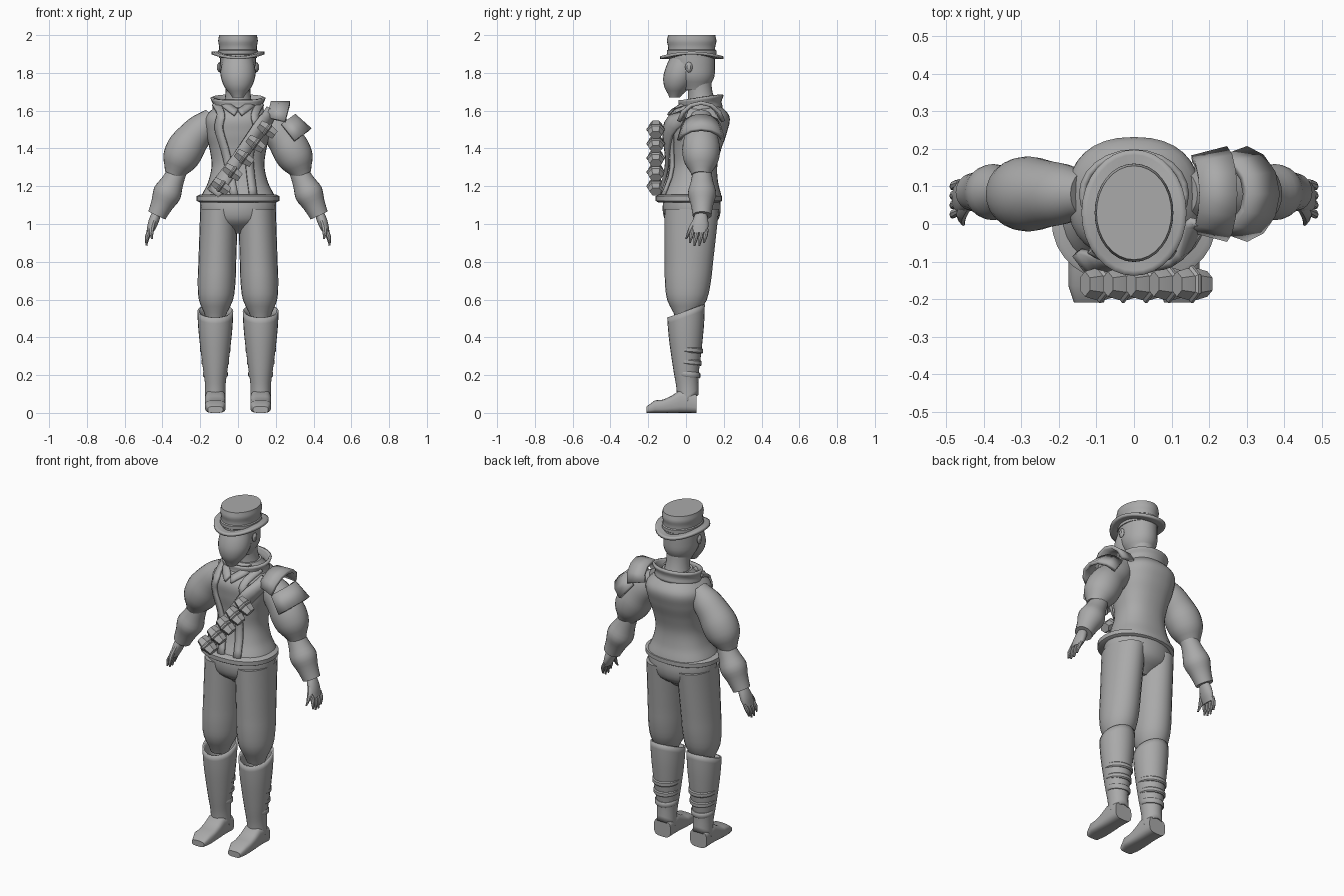
import bpy, bmesh, math
from mathutils import Vector

if "Cube" in bpy.data.objects:
    bpy.data.objects.remove(bpy.data.objects["Cube"])

X, Y, Z = Vector((1, 0, 0)), Vector((0, 1, 0)), Vector((0, 0, 1))
LEVEL = (X, Y)
grey = bpy.data.materials.new("plain grey")
grey.use_nodes = True
colour = (.4, .4, .4, 1)
grey.diffuse_color = colour
grey.node_tree.nodes["Principled BSDF"].inputs["Base Color"].default_value = colour


def finish(name, bm, thickness, angle=40):
    bmesh.ops.recalc_face_normals(bm, faces=bm.faces)
    mesh = bpy.data.meshes.new(name)
    bm.to_mesh(mesh)
    bm.free()
    mesh.materials.append(grey)
    part = bpy.data.objects.new(name, mesh)
    bpy.context.collection.objects.link(part)
    if thickness:
        shell = part.modifiers.new("thickness", "SOLIDIFY")
        shell.thickness = thickness
        shell.offset = 0
    bpy.ops.object.select_all(action="DESELECT")
    part.select_set(True)
    bpy.context.view_layer.objects.active = part
    bpy.ops.object.shade_smooth_by_angle(angle=math.radians(angle))


def sample(values, t):
    """Smooth value at t along an evenly spaced list."""
    last = len(values) - 1
    i = min(int(t * last), last - 1)
    f = t * last - i
    before, a, b, after = (values[max(0, min(last, i + k))] for k in (-1, 0, 1, 2))
    ease = f * (1 - f) / 2
    return a + (b - a) * f + ease * ((1 - f) * (2 * a - before - b) + f * (2 * b - a - after))


def signed_power(value, power):
    return math.copysign(abs(value) ** power, value)


def loft(name, sections, frame=None, sides=24, power=1, arc=None, thickness=0, tilt=0, bend=0, angle=40):
    """Skin (centre, radius, other radius) sections; power squares the outline off."""
    bm, rings = bmesh.new(), []
    for i, (centre, wide, deep) in enumerate(sections):
        if frame:
            u, v = frame
        else:
            ahead = sections[min(i + 1, len(sections) - 1)][0]
            u, v = Y, Y.cross((ahead - sections[max(i - 1, 0)][0]).normalized())
            v = -v if v.z < 0 else v
        ring = []
        for k in range(sides + bool(arc)):
            turn = arc[0] + (arc[1] - arc[0]) * k / sides if arc else math.tau * k / sides
            c = signed_power(math.cos(turn), power)
            s = signed_power(math.sin(turn), power)
            ring.append(bm.verts.new(centre + u * c * wide + v * s * deep + Z * (tilt * s + bend * c * c)))
        rings.append(ring)
    for low, high in zip(rings, rings[1:]):
        for k in range(sides):
            j = (k + 1) % len(low)
            bm.faces.new((low[k], low[j], high[j], high[k]))
    if not thickness:
        bm.faces.new(rings[0])
        bm.faces.new(rings[-1])
    finish(name, bm, thickness, angle)


def spread(start, end, radii, depth=(1, 1), bow=0, steps=3):
    """Sections from start to end with evenly spaced radii."""
    start, end = Vector(start), Vector(end)
    out = Y.cross((end - start).normalized())
    out = -out if out.z < 0 else out
    count, result = (len(radii) - 1) * steps, []
    for i in range(count + 1):
        t = i / count
        radius = sample(radii, t)
        centre = start.lerp(end, t) + out * bow * math.sin(math.pi * t)
        result.append((centre, radius, radius * (depth[0] + (depth[1] - depth[0]) * t)))
    return result


def tube(name, start, end, radii, depth=(1, 1), bow=0, steps=3, **options):
    loft(name, spread(start, end, radii, depth, bow, steps), **options)


def band(name, centre, radius, height, depth=1, **options):
    """Low ring with rounded edges."""
    middle, half = Vector(centre), Z * height / 2
    rows = [(middle + half * f, radius * g, radius * g * depth)
            for f, g in ((-1, .93), (-.6, 1), (.6, 1), (1, .93))]
    loft(name, rows, LEVEL, **options)


# Torso, and its front surface for laying cloth strips
SQUARE = .85
torso = spread((0, .03, 1.13), (0, .08, 1.66), (.2, .16, .14, .15, .17, .17, .08), (.8, .95), steps=6)
loft("jacket_body", torso, LEVEL, sides=32, power=SQUARE)


def chest(x, z, lift):
    centre, wide, deep = min(torso, key=lambda row: abs(row[0].z - z))
    across = min(abs(x) / wide, .97)
    bulge = (1 - across ** (2 / SQUARE)) ** (SQUARE / 2)
    return Vector((x, centre.y - deep * bulge - lift, z))


def strip(name, points, width, lift=.01, thickness=.015):
    bm, previous = bmesh.new(), None
    count = 4 * (len(points) - 1)
    path = [Vector([sample(axis, i / count) for axis in zip(*points)]) for i in range(count + 1)]
    for i, spot in enumerate(path):
        way = (path[min(i + 1, count)] - path[max(i - 1, 0)]).normalized()
        side = Vector((-way.y, way.x)) * width / 2
        row = [bm.verts.new(chest(*(spot + side * f), lift)) for f in (-1, 0, 1)]
        if previous:
            for k in (0, 1):
                bm.faces.new((previous[k], previous[k + 1], row[k + 1], row[k]))
        previous = row
    finish(name, bm, thickness)


tube("collar", (0, .07, 1.6), (0, .08, 1.67), (.13, .125, .14), (.9, .8), frame=LEVEL, thickness=.015, tilt=.015)
band("belt", (0, .015, 1.135), .22, .04, .8, sides=32, power=.9)
tube("hips", (0, .03, .95), (0, .03, 1.13), (.07, .17, .2, .2), (.8, .75), frame=LEVEL)

# Head, mask and hat
tube("neck", (0, .09, 1.6), (0, .06, 1.8), (.08, .065, .07), frame=LEVEL)
tube("head", (0, .05, 1.71), (0, .03, 1.9), (.06, .09, .095, .095), (1.1, 1.3), frame=LEVEL)
tube("face_mask", (0, -.06, 1.67), (0, -.01, 1.88), (.03, .07, .09, .09, .08), (.95, .95), frame=LEVEL)
tube("hat_crown", (0, .03, 1.88), (0, .03, 2), (.1, .1, .1, .105, .1), (1.25, 1.25), frame=LEVEL, sides=32)
band("hat_ribbon", (0, .03, 1.91), .105, .03, 1.25, sides=32)
tube("hat_brim", (0, .03, 1.88), (0, .03, 1.88), (.09, .14), (1.3, 1.2),
     frame=LEVEL, sides=32, thickness=.015, bend=.025)

for s, side in ((1, "left_"), (-1, "right_")):
    def at(x, y, z):
        return (s * x, y, z)

    tube(side + "ear", at(.09, .015, 1.83), at(.11, .015, 1.83), (.01, .02, .01), (1.4, 1.4), frame=(Y, Z), sides=12)

    # Open jacket edge and shirt collar
    hem = .08 if s > 0 else -.02
    strip(side + "lapel", [(s * .12, 1.64), (s * .09, 1.58), (s * .1, 1.5), (s * .06, 1.36), (hem, 1.15)], .04)
    strip(side + "shirt_collar", [(s * .08, 1.64), (s * .01, 1.59)], .035)

    # Trousers, boots and feet
    tube(side + "trouser_leg", at(.1, .03, 1.08), at(.12, 0, .5), [.1] * 5 + [.09, .05], (1.45, 1.1), frame=LEVEL)
    tube(side + "boot_shaft", at(.12, 0, .54), at(.12, .01, .06), (.09, .085, .075, .063, .05, .05),
         (1.05, 1.05), frame=LEVEL, thickness=.01, tilt=.035)
    for k, name in enumerate(("upper", "middle", "lower")):
        band(f"{side}{name}_boot_strap", at(.12, .01, .335 - .065 * k), .08 - .007 * k, .03, tilt=-.007)
    heights = (.05, .06, .06, .045, .035, .033, .017)
    foot = [(Vector(at(.12, .055 - .044 * i, h)), .04 if h < .02 else .055, h) for i, h in enumerate(heights)]
    loft(side + "foot", foot, (X, Z), power=.6)

    # Puffed sleeves, flared cuffs and hands
    tube(side + "sleeve", at(.13, .08, 1.56), at(.34, .08, 1.26), (.06, .08, .09, .1, .09, .05), bow=.03)
    tube(side + "forearm", at(.32, .085, 1.28), at(.43, .085, 1.045), (.05, .06, .075, .06, .05))
    tube(side + "palm", at(.43, .08, 1.06), at(.47, .07, .95), (.03, .04, .045, .04), (.8, .4))
    for k, name in enumerate(("index", "middle", "ring", "little")):
        y, tip = .035 + .025 * k, .9 - .015 * (k in (1, 2))
        tube(side + name + "_finger", at(.465, y, .97), at(.485, y - .015, tip), (.01, .012, .005), sides=8, bow=.005)
    tube(side + "thumb", at(.445, .05, 1.02), at(.455, 0, .92), (.015, .015, .005), frame=LEVEL, sides=8, bow=.01)

# Layered guard on the left shoulder
for name, start, end in (("upper", (.15, .08, 1.55), (.245, .08, 1.525)),
                         ("lower", (.22, .08, 1.52), (.285, .08, 1.43))):
    tube(name + "_shoulder_plate", start, end, (.095, .12), steps=1, sides=6,
         arc=(.15, math.pi - .15), thickness=.02, angle=25)

# Chest strap with its row of cartridges
low, high = Vector((-.13, 1.16)), Vector((.18, 1.6))
strip("chest_strap", [low.lerp(high, k / 4) for k in range(5)], .07, .03, .02)
along = Vector((high.x - low.x, 0, high.y - low.y)).normalized()
across = along.cross(Y)
for k, name in enumerate(("first", "second", "third", "fourth", "fifth")):
    middle = Vector((-.09, -.16, 1.2)).lerp(Vector((.155, -.16, 1.5)), k / 4)
    for kind, length, size in (("cartridge", .05, .042), ("cartridge_loop", .012, .05)):
        tube(f"{name}_{kind}", middle - across * length, middle + across * length,
             (size * .8, size, size, size * .8), (.8, .8), steps=1, frame=(Y, along), sides=6, angle=20)
